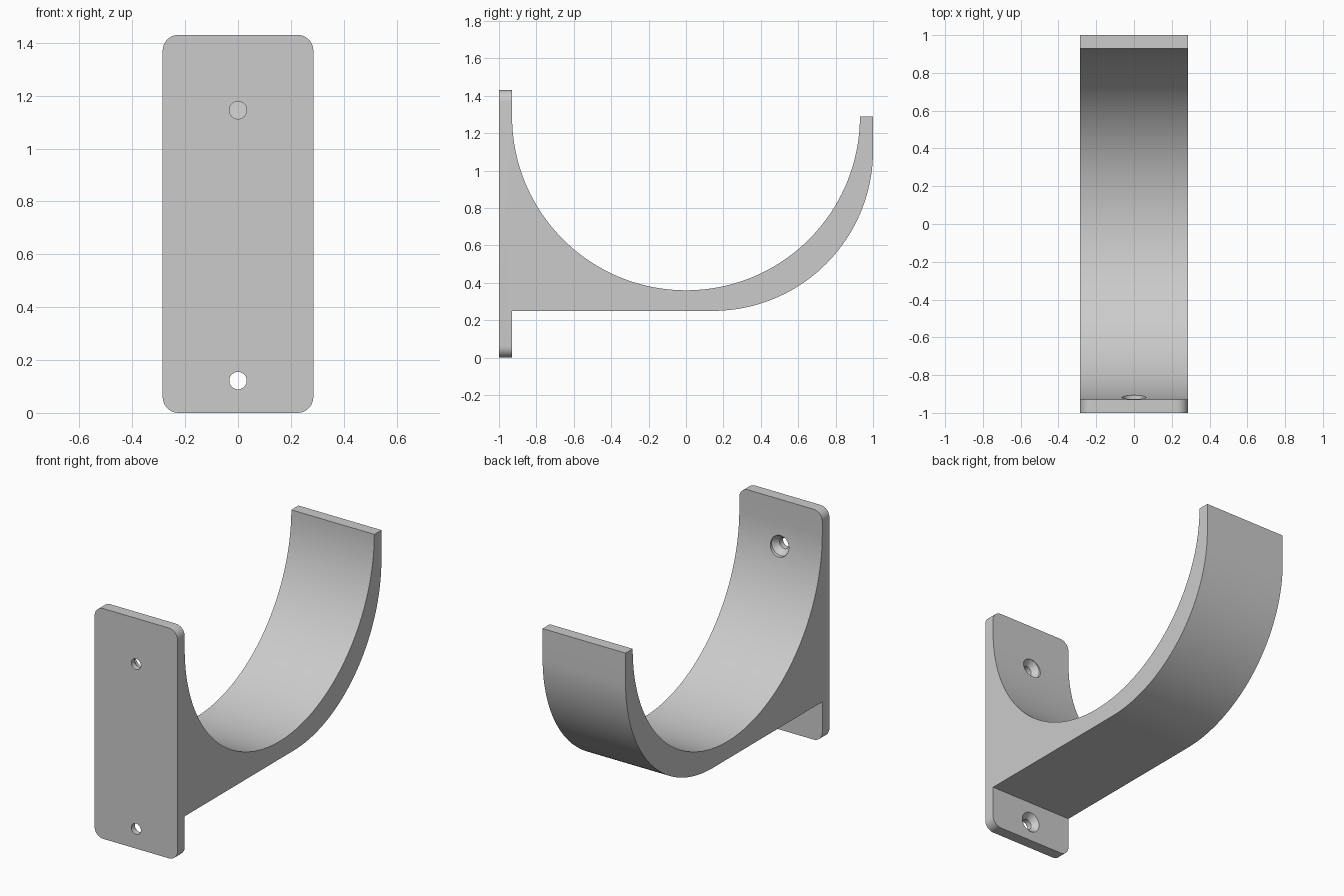
import bpy, bmesh
from math import sin, cos, pi, radians, sqrt

cube = bpy.data.objects.get("Cube")
if cube:
    bpy.data.objects.remove(cube, do_unlink=True)

HALF_W = 0.285            # half width
TOP = 1.43                # plate height
BACK = -0.93              # rear face of the plate
RIM = 1.29                # hook tip height, also centre of the cradle
BASE = 0.25               # underside of the hook
R_IN, R_OUT = 0.93, 0.857
CORNER = 0.06

grey = bpy.data.materials.new("plain grey")
grey.use_nodes = True
colour = (0.6, 0.6, 0.6, 1)
grey.diffuse_color = colour
grey.node_tree.nodes["Principled BSDF"].inputs["Base Color"].default_value = colour


def arc(cy, cz, r, a0, a1, n):
    return [(cy + r * cos(a0 + (a1 - a0) * i / n),
             cz + r * sin(a0 + (a1 - a0) * i / n)) for i in range(n + 1)]


def make_object(name, bm):
    bmesh.ops.recalc_face_normals(bm, faces=bm.faces)
    mesh = bpy.data.meshes.new(name)
    bm.to_mesh(mesh)
    bm.free()
    mesh.materials.append(grey)
    obj = bpy.data.objects.new(name, mesh)
    bpy.context.collection.objects.link(obj)
    return obj


# Side silhouette: wall plate, flat underside, outer curve, tip, cradle
profile = [(-1, TOP), (-1, 0), (BACK, 0), (BACK, BASE)]
profile += arc(1 - R_OUT, BASE + R_OUT, R_OUT, -pi / 2, 0, 48)
profile += [(1, RIM)]
profile += arc(0, RIM, R_IN, 0, -pi, 96)
profile += [(BACK, TOP)]

bm = bmesh.new()
side = bm.faces.new([bm.verts.new((-HALF_W, y, z)) for y, z in profile])
ext = bmesh.ops.extrude_face_region(bm, geom=[side])
moved = [v for v in ext["geom"] if isinstance(v, bmesh.types.BMVert)]
bmesh.ops.translate(bm, vec=(2 * HALF_W, 0, 0), verts=moved)

# Round the four corners of the plate
corners = [e for e in bm.edges
           if all(abs(v.co.z - lvl) < 1e-4 for v in e.verts for lvl in
                  [0 if e.verts[0].co.z < TOP / 2 else TOP])
           and abs(e.verts[0].co.x - e.verts[1].co.x) < 1e-4]
bmesh.ops.bevel(bm, geom=corners, offset=CORNER, offset_type='OFFSET',
                segments=10, profile=0.5, affect='EDGES')
bracket = make_object("hook_bracket", bm)


# Countersunk screw holes: a turned cutter along y
def screw_cutter(z, n=40):
    bm = bmesh.new()
    outline = [(-1.1, 0.033), (-0.965, 0.033), (BACK, 0.063), (-0.85, 0.063)]
    rings = [[bm.verts.new((r * cos(2 * pi * i / n), y, z + r * sin(2 * pi * i / n)))
              for i in range(n)] for y, r in outline]
    for a, b in zip(rings, rings[1:]):
        for i in range(n):
            j = (i + 1) % n
            bm.faces.new((a[i], a[j], b[j], b[i]))
    bm.faces.new(rings[0])
    bm.faces.new(rings[-1])
    return make_object("screw_hole_cutter", bm)


bpy.context.view_layer.objects.active = bracket
bracket.select_set(True)
for z in (0.122, 1.145):
    cutter = screw_cutter(z)
    cutter.hide_render = True
    mod = bracket.modifiers.new("screw_hole", 'BOOLEAN')
    mod.operation = 'DIFFERENCE'
    mod.solver = 'EXACT'
    mod.object = cutter
    bpy.ops.object.modifier_apply(modifier=mod.name)
    bpy.data.objects.remove(cutter, do_unlink=True)

bpy.ops.object.shade_smooth_by_angle(angle=radians(25))
